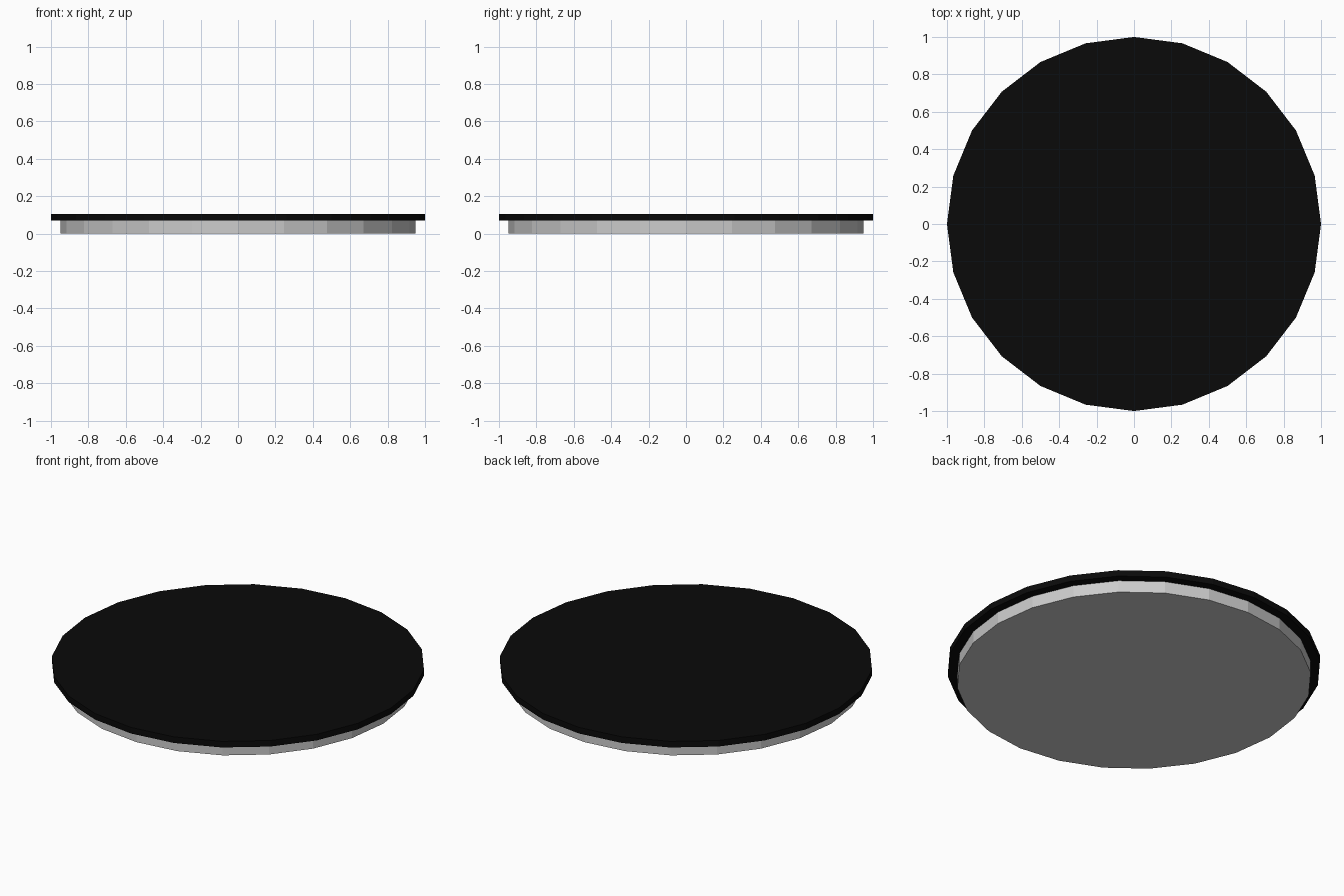
import bpy

if "Cube" in bpy.data.objects:
    bpy.data.objects.remove(bpy.data.objects["Cube"])


def disc(name, radius, z0, z1):
    """Flat-shaded 24-sided disc between two heights."""
    bpy.ops.mesh.primitive_cylinder_add(
        vertices=24, radius=radius, depth=z1 - z0, location=(0, 0, (z0 + z1) / 2))
    obj = bpy.context.object
    obj.name = name
    return obj


# Grey base, slightly inset under the top
disc("base", 0.95, 0.0, 0.07)

# Black top plate with overhanging rim
top = disc("top_plate", 1.0, 0.07, 0.106)
black = bpy.data.materials.new("black")
black.diffuse_color = (0.003, 0.003, 0.003, 1)
black.use_nodes = True
black.node_tree.nodes["Principled BSDF"].inputs["Base Color"].default_value = black.diffuse_color
top.data.materials.append(black)
